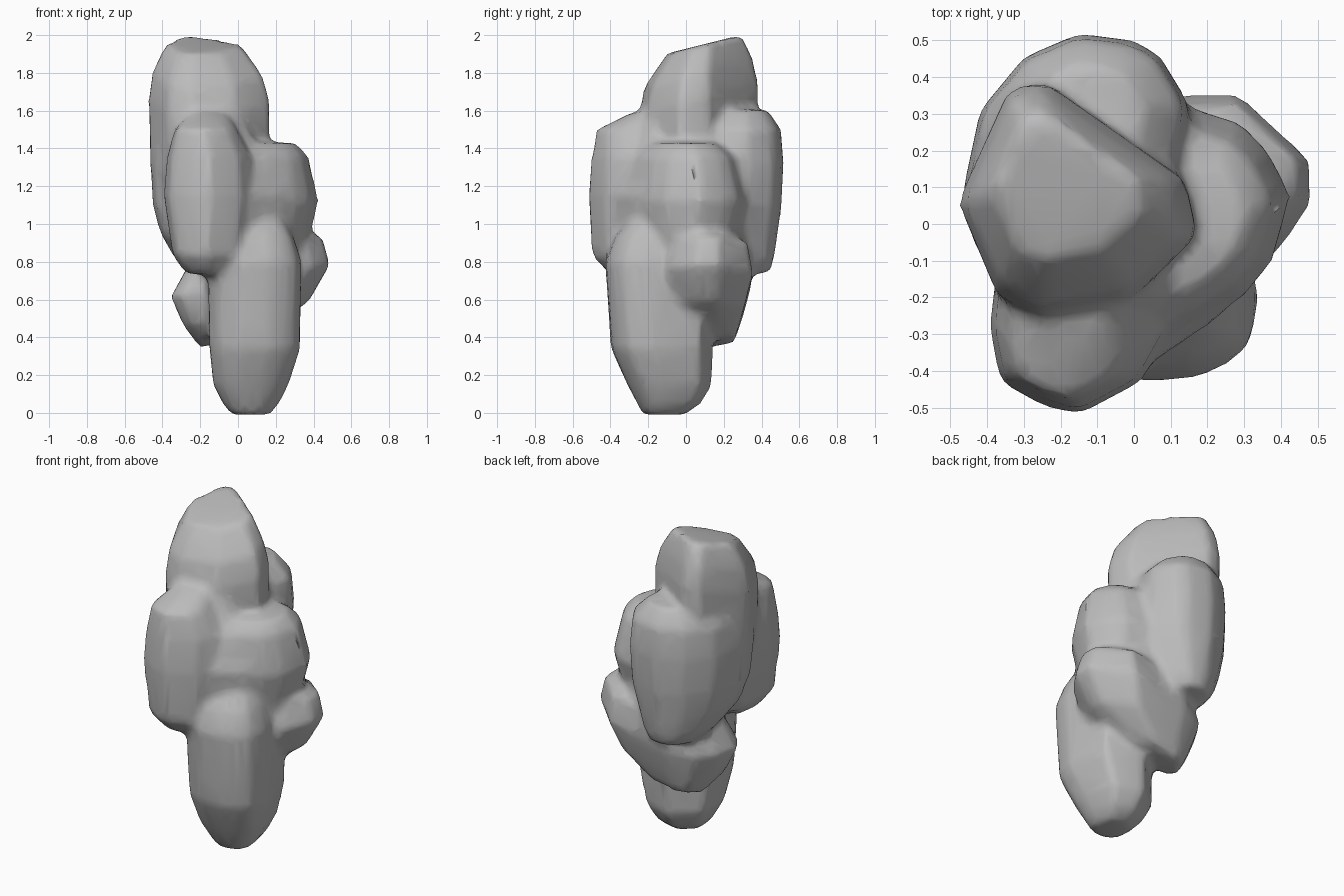
import bpy
import bmesh

cube = bpy.data.objects.get("Cube")
if cube:
    bpy.data.objects.remove(cube, do_unlink=True)

stone = bpy.data.materials.new("grey_stone")
stone.use_nodes = True
stone.diffuse_color = (0.5, 0.5, 0.5, 1)
stone.node_tree.nodes["Principled BSDF"].inputs["Base Color"].default_value = stone.diffuse_color


def add_lobe(bm, outline, levels, slope_x=0, slope_y=0):
    """Convex boulder: a plan outline stacked at (height, scale, shift_x, shift_y) levels,
    each level tilted by the slopes."""
    xs, ys = zip(*outline)
    centre_x = (min(xs) + max(xs)) / 2
    centre_y = (min(ys) + max(ys)) / 2
    verts = []
    for height, scale, shift_x, shift_y in levels:
        for x, y in outline:
            offset_x = (x - centre_x) * scale + shift_x
            offset_y = (y - centre_y) * scale + shift_y
            verts.append(bm.verts.new((centre_x + offset_x, centre_y + offset_y,
                                       height + slope_x * offset_x + slope_y * offset_y)))
    bmesh.ops.convex_hull(bm, input=verts)
    loose = [v for v in verts if v.is_valid and not v.link_faces]
    bmesh.ops.delete(bm, geom=loose, context='VERTS')


bm = bmesh.new()

# Crown: the top boulder, its flat top rising to the back
add_lobe(bm,
         [(-.48, .06), (-.34, .37), (-.24, .385), (.14, .12),
          (.175, -.03), (0, -.2), (-.25, -.25), (-.37, -.2)],
         [(.9, .6, 0, 0), (1.3, .97, 0, 0), (1.66, 1, 0, 0),
          (1.8, .91, -.01, 0), (1.945, .63, -.03, .03)], slope_y=.25)

# Front boulder, narrowing towards its top
add_lobe(bm,
         [(-.395, -.28), (-.365, -.43), (-.25, -.495), (-.15, -.52),
          (.02, -.43), (.09, -.3), (.05, 0), (-.36, 0)],
         [(.735, .5, 0, -.02), (.83, .8, 0, -.03), (1.15, 1, 0, 0),
          (1.35, .93, 0, 0), (1.5, .68, -.02, -.04), (1.59, .4, 0, .07)])

# Saddle easing the crown down into the front and shoulder boulders
add_lobe(bm,
         [(-.36, -.2), (-.1, -.42), (.08, -.36), (.24, -.25), (.2, .1), (-.3, .1)],
         [(.8, .8, 0, 0), (1.15, 1, 0, 0), (1.4, .75, -.05, .03), (1.58, .5, -.08, .03)])

# Heart filling the gaps between the boulders
add_lobe(bm,
         [(-.32, .2), (0, .34), (.2, .28), (.3, .1), (.25, -.15), (-.22, -.12)],
         [(.65, .8, 0, 0), (.9, 1, 0, 0), (1.35, .9, 0, 0)])

# Back boulder, reaching forward along the right side
add_lobe(bm,
         [(-.44, -.06), (-.465, .1), (-.42, .31), (-.3, .455), (-.15, .52), (0, .5),
          (.07, .46), (.15, .33), (.1, 0)],
         [(.74, .4, .02, .1), (.82, .62, .01, .06), (.95, .83, 0, .01), (1.1, .96, 0, 0),
          (1.32, 1, 0, 0), (1.5, .95, 0, 0), (1.605, .6, 0, .03)])

# Left shoulder boulder
add_lobe(bm,
         [(.15, .32), (.29, .28), (.36, .21), (.43, .08),
          (.38, -.1), (.3, -.2), (.1, -.33), (-.1, -.2)],
         [(.8, .7, 0, 0), (1.12, 1, 0, 0), (1.36, .8, 0, 0), (1.43, .53, 0, 0)])

# Low boulder: wraps the back and climbs to a knob on the left
add_lobe(bm,
         [(-.36, 0), (-.34, .14), (-.26, .28), (-.1, .345), (.29, .355),
          (.485, .17), (.485, .05), (.38, -.1), (-.3, -.1)],
         [(.4, .4, -.1, .04), (.53, .79, -.02, 0), (.7, 1, 0, 0),
          (.86, .83, .03, .01), (.91, .45, .06, .02)], slope_x=.2)

# Base boulder, narrowing to the foot and easing up into the shoulder
add_lobe(bm,
         [(.34, -.2), (.315, -.33), (.25, -.385), (.17, -.42), (.02, -.43),
          (-.11, -.37), (-.16, -.27), (-.16, -.03), (.05, .14), (.28, .07)],
         [(-.01, .4, -.02, .03), (.05, .6, -.02, .06), (.15, .8, -.02, .06),
          (.34, .96, 0, .02), (.8, 1, 0, 0), (.93, .83, 0, 0), (1.05, .48, .02, 0)])

bmesh.ops.recalc_face_normals(bm, faces=bm.faces)
mesh = bpy.data.meshes.new("boulder_stack")
bm.to_mesh(mesh)
bm.free()
mesh.materials.append(stone)
rock = bpy.data.objects.new("boulder_stack", mesh)
bpy.context.collection.objects.link(rock)

# Fuse the boulders into one softly creased skin
fuse = rock.modifiers.new("fuse", 'REMESH')
fuse.mode = 'VOXEL'
fuse.voxel_size = 0.025
fuse.use_smooth_shade = True
soften = rock.modifiers.new("soften", 'SMOOTH')
soften.factor = 0.5
soften.iterations = 7
thin = rock.modifiers.new("thin", 'DECIMATE')
thin.ratio = 0.2
